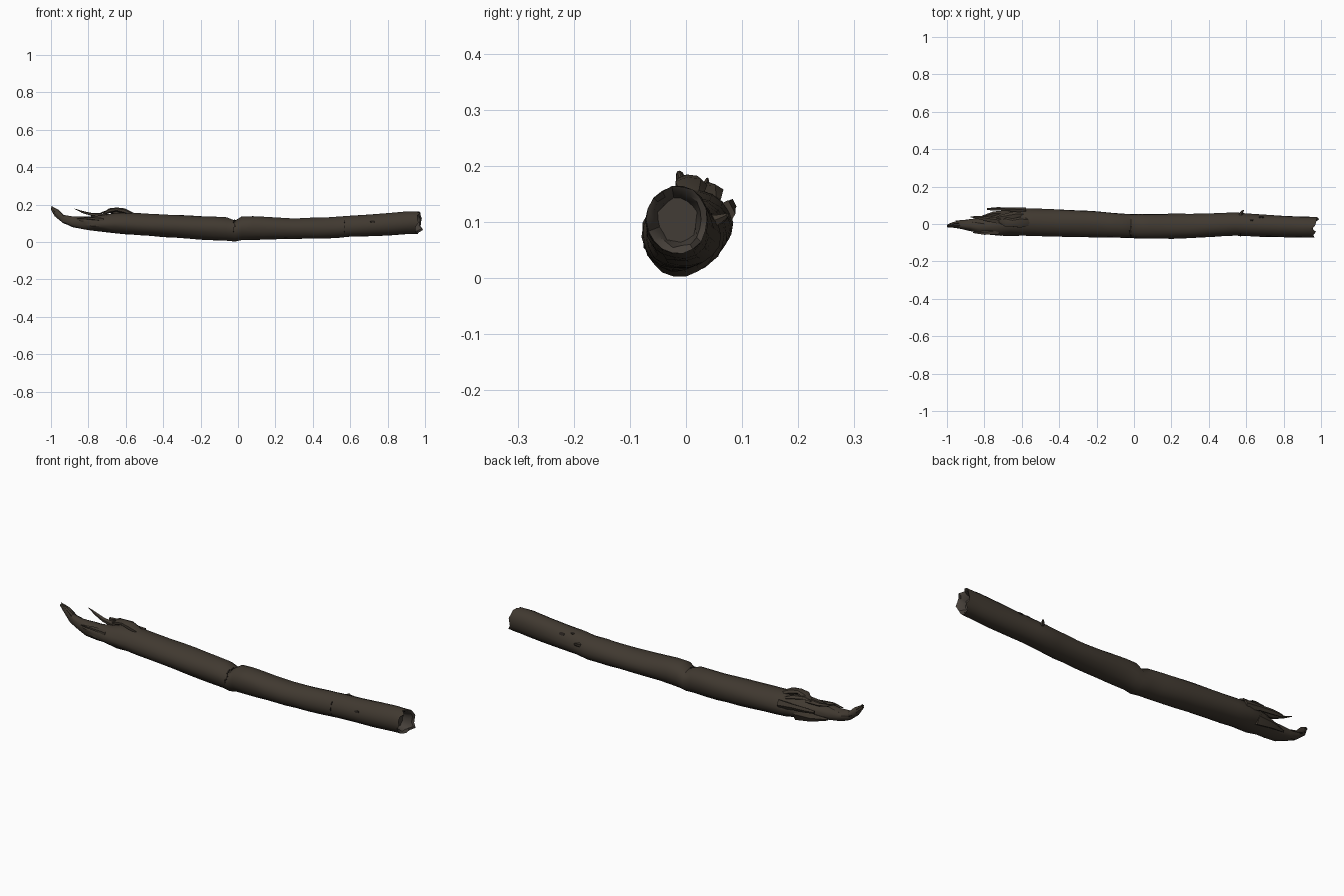
import bpy, bmesh, math, random
from mathutils import Vector

random.seed(4)
if "Cube" in bpy.data.objects:
    bpy.data.objects.remove(bpy.data.objects["Cube"])


def material(name, rgb):
    m = bpy.data.materials.new(name)
    m.use_nodes = True
    m.diffuse_color = (*rgb, 1)
    m.node_tree.nodes["Principled BSDF"].inputs["Base Color"].default_value = (*rgb, 1)
    return m


bark = material("dark brown bark", (0.052, 0.041, 0.030))
wood = material("grey brown wood", (0.060, 0.050, 0.041))
shadow = material("blackish knot", (0.018, 0.014, 0.011))


def finish(name, bm, mats, angle=40):
    bmesh.ops.recalc_face_normals(bm, faces=bm.faces)
    mesh = bpy.data.meshes.new(name)
    bm.to_mesh(mesh)
    bm.free()
    for m in mats:
        mesh.materials.append(m)
    ob = bpy.data.objects.new(name, mesh)
    bpy.context.collection.objects.link(ob)
    bpy.ops.object.select_all(action='DESELECT')
    ob.select_set(True)
    bpy.context.view_layer.objects.active = ob
    bpy.ops.object.shade_smooth_by_angle(angle=math.radians(angle))
    return ob


def skin(bm, rings, first_inner=None):
    """Join rings of points with quads and cap both ends."""
    vr = [[bm.verts.new(p) for p in r] for r in rings]
    n = len(vr[0])
    for j, (a, b) in enumerate(zip(vr, vr[1:])):
        for i in range(n):
            f = bm.faces.new((a[i], a[(i + 1) % n], b[(i + 1) % n], b[i]))
            f.material_index = int(first_inner is not None and j >= first_inner)
    bm.faces.new(vr[0])
    bm.faces.new(vr[-1]).material_index = int(first_inner is not None)


def splinter(name, path, radii, sides=5, flat=0.6):
    """Tapered sliver following a short path."""
    pts = [Vector(p) for p in path]
    rings = []
    for i, p in enumerate(pts):
        d = (pts[min(i + 1, len(pts) - 1)] - pts[max(i - 1, 0)]).normalized()
        u = d.cross(Vector((0, 0, 1))).normalized()
        w = u.cross(d)
        rings.append([p + radii[i] * (u * math.cos(t) + w * flat * math.sin(t))
                      for t in (k * math.tau / sides for k in range(sides))])
    bm = bmesh.new()
    skin(bm, rings)
    return finish(name, bm, [bark], 30)


# Trunk outline: x, bottom, top, front, back
outline = [
    (-1.0, .172, .192, -.018, -.004), (-.97, .135, .175, -.020, .010),
    (-.93, .100, .146, -.024, .018), (-.88, .079, .138, -.036, .024),
    (-.83, .068, .137, -.054, .030), (-.78, .062, .136, -.058, .038),
    (-.72, .054, .145, -.064, .058), (-.66, .046, .156, -.064, .074),
    (-.60, .040, .158, -.062, .084), (-.40, .026, .148, -.068, .080),
    (-.20, .012, .140, -.070, .070), (-.06, .007, .134, -.073, .056),
    (-.015, .003, .117, -.074, .054), (.02, .010, .140, -.078, .054),
    (.08, .012, .141, -.080, .053), (.2, .015, .132, -.080, .054),
    (.3, .016, .127, -.076, .055), (.42, .016, .131, -.070, .057),
    (.54, .020, .136, -.064, .062), (.6, .027, .141, -.066, .056),
    (.7, .030, .147, -.069, .050), (.8, .034, .156, -.071, .046),
    (.9, .040, .165, -.072, .042), (.95, .043, .165, -.071, .040)]
SIDES = 18


def section(x, lo, hi, front, back, scale=1.0, rough=.04):
    pts = []
    for k in range(SIDES):
        t = k * math.tau / SIDES
        r = scale * (1 + random.uniform(-rough, rough * .4) + .02 * math.sin(3 * t + 5 * x))
        pts.append(Vector((x, (front + back) / 2 + r * math.cos(t) * (back - front) / 2,
                           (lo + hi) / 2 + r * math.sin(t) * (hi - lo) / 2)))
    return pts


# Subdivide the outline so that the bark undulates along its length
rings = []
for a, b in zip(outline, outline[1:]):
    steps = max(1, round((b[0] - a[0]) / .07))
    for s in range(steps):
        st = [p + (q - p) * s / steps for p, q in zip(a, b)]
        ring = section(*st, rough=.10 if st[0] < -.65 else .03)
        if st[0] < -.65:
            for p in ring[1:-1]:
                p.x += random.uniform(-.012, .012)
        rings.append(ring)
for p in rings[0]:
    p.x = max(p.x, -1.0)

# Ragged rim, then the hollow end
end = outline[-1]
rim = section(*end)
for p in rim:
    p.x = .965 + .25 * (p.y + .015) + random.uniform(-.016, .016)
rim[-2].x = .99
inner = section(*end, scale=.82, rough=.08)
for p, q in zip(inner, rim):
    p.x = q.x - .008
floor = section(*end, scale=.66, rough=.1)
for p in floor:
    p.x = .925 + random.uniform(-.008, .008)
rings.append(section(*outline[-1]))
for p in rings[-1]:
    p.x = .932
rings += [rim, inner, floor]
bm = bmesh.new()
skin(bm, rings, first_inner=len(rings) - 3)
finish("trunk", bm, [bark, wood])

# Splinters and torn bark at the broken end
splinter("upper_splinter", [(-.70, .012, .142), (-.78, .025, .147), (-.83, .034, .160),
                            (-.875, .038, .178)], [.020, .014, .010, .002])
splinter("back_splinter", [(-.58, .070, .115), (-.66, .077, .124), (-.73, .080, .128),
                           (-.785, .079, .130)], [.018, .011, .010, .006], flat=1.4)
splinter("low_back_splinter", [(-.66, .050, .085), (-.75, .052, .085),
                               (-.83, .034, .088)], [.025, .015, .004], flat=1.5)
splinter("front_splinter", [(-.72, -.040, .120), (-.80, -.048, .128),
                            (-.86, -.046, .125)], [.018, .012, .003])
splinter("tongue_splinter", [(-.80, -.006, .125), (-.90, .012, .120),
                             (-.955, .017, .133)], [.022, .010, .002])
splinter("torn_bark_lump", [(-.56, .010, .146), (-.61, .008, .166), (-.65, .006, .174),
                            (-.685, .010, .168), (-.72, .016, .150)],
         [.020, .030, .022, .026, .010], sides=7, flat=.5)
splinter("torn_bark_flake", [(-.59, .050, .140), (-.64, .045, .158), (-.70, .036, .164),
                             (-.735, .034, .155)], [.012, .022, .016, .005], flat=.45)

# Small broken twig on the back
splinter("twig_stub", [(.57, .045, .100), (.575, .062, .106), (.585, .074, .112)],
         [.013, .008, .004], flat=1.0)


def station(x):
    for a, b in zip(outline, outline[1:]):
        if a[0] <= x <= b[0]:
            f = (x - a[0]) / (b[0] - a[0])
            return [p + (q - p) * f for p, q in zip(a, b)]


def knot(name, x, angle, length, height):
    """Thin dark plate lying on the bark."""
    _, lo, hi, front, back = station(x)
    c, s = math.cos(angle), math.sin(angle)
    ry, rz = (back - front) / 2, (hi - lo) / 2
    centre = Vector((x, (front + back) / 2 + ry * c, (lo + hi) / 2 + rz * s))
    normal = Vector((0, c / ry, s / rz)).normalized()
    side = normal.cross(Vector((1, 0, 0)))
    bm = bmesh.new()
    skin(bm, [[centre + normal * d + Vector((length * math.cos(t), 0, 0))
               + side * height * math.sin(t)
               for t in (k * math.tau / 8 for k in range(8))] for d in (-.006, .001)])
    finish(name, bm, [shadow])


knot("front_knot", .72, math.radians(160), .014, .006)
knot("back_knot", .68, math.radians(40), .016, .008)
knot("upper_back_knot", .63, math.radians(62), .012, .006)
for i, deg in enumerate((100, 125, 150, 175)):
    knot(f"break_crack_{i}", -.018 - .006 * (i % 2), math.radians(deg), .004, .014)
for i, deg in enumerate((150, 180, 210)):
    knot(f"ring_crack_{i}", .57, math.radians(deg), .003, .009)
